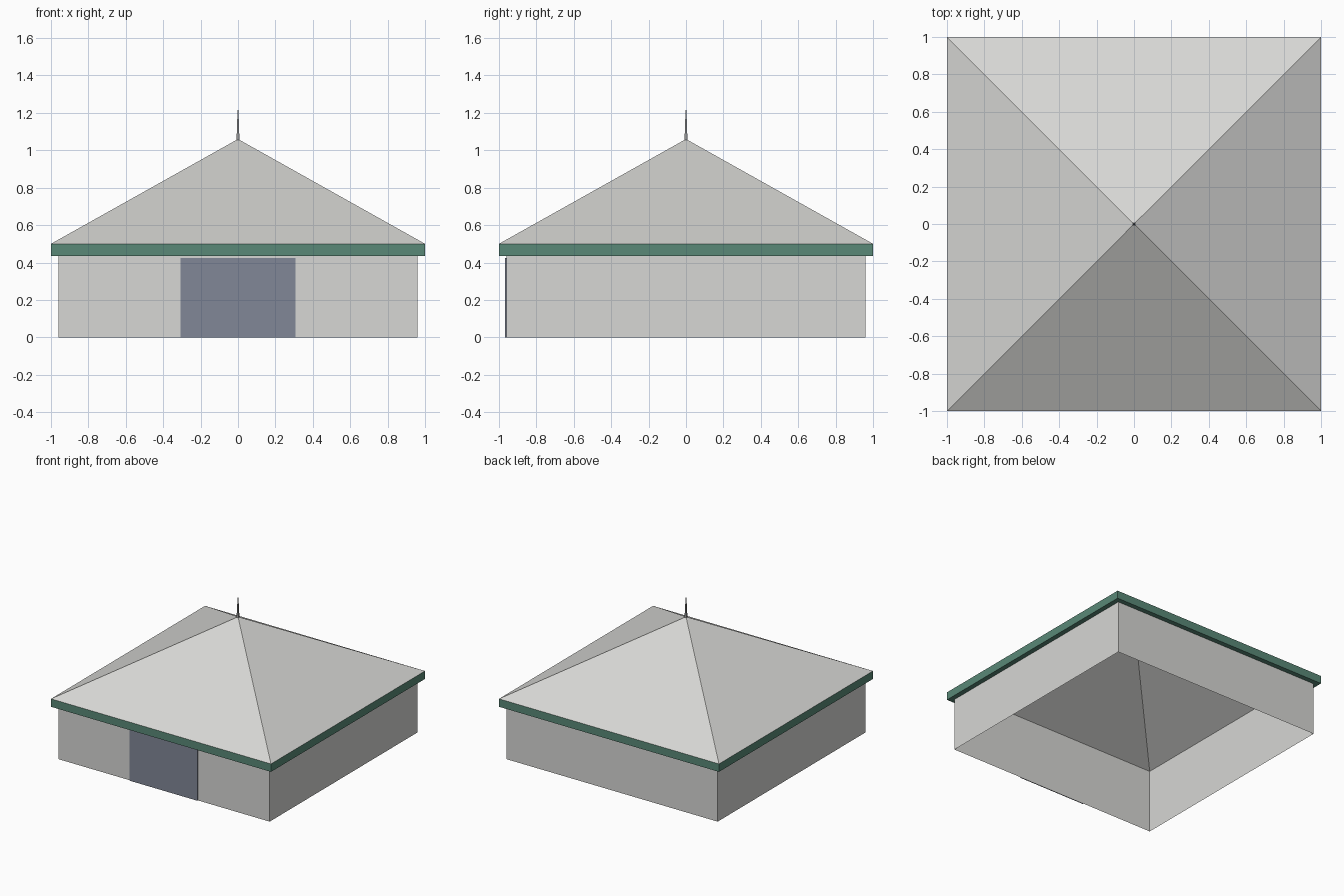
import bpy, bmesh

if "Cube" in bpy.data.objects:
    bpy.data.objects.remove(bpy.data.objects["Cube"])


def material(name, rgb):
    m = bpy.data.materials.new(name)
    m.diffuse_color = (*rgb, 1)
    m.use_nodes = True
    m.node_tree.nodes["Principled BSDF"].inputs["Base Color"].default_value = m.diffuse_color
    return m


GREY = material("pale grey", (0.68, 0.68, 0.66))
GREEN = material("trim green", (0.10, 0.25, 0.185))
BLUE = material("door slate blue", (0.22, 0.245, 0.31))
METAL = material("mast grey", (0.30, 0.30, 0.30))


def square_loft(name, rings, mat):
    """Skin square rings (half width, height); a zero width closes to a point."""
    bm = bmesh.new()
    loops = []
    for r, z in rings:
        if r == 0:
            loops.append([bm.verts.new((0, 0, z))])
        else:
            loops.append([bm.verts.new((sx * r, sy * r, z))
                          for sx, sy in ((-1, -1), (1, -1), (1, 1), (-1, 1))])
    for a, b in zip(loops, loops[1:]):
        for i in range(4):
            j = (i + 1) % 4
            top = [b[0]] if len(b) == 1 else [b[j], b[i]]
            bm.faces.new([a[i], a[j]] + top)
    mesh = bpy.data.meshes.new(name)
    bm.to_mesh(mesh)
    bm.free()
    mesh.materials.append(mat)
    obj = bpy.data.objects.new(name, mesh)
    bpy.context.collection.objects.link(obj)
    return obj


EAVE, WALL = 1.0, 0.96

# Open shell: walls run up to the underside of the hollow roof
square_loft("walls", [(WALL, 0), (WALL, 0.522)], GREY)
square_loft("roof", [(EAVE, 0.50), (0, 1.06)], GREY)

# Eave trim with a narrow soffit back to the wall
square_loft("eave_trim", [(WALL, 0.435), (EAVE, 0.435), (EAVE, 0.50)], GREEN)

# Tapered mast on the peak
square_loft("mast", [(0.009, 1.05), (0.005, 1.12), (0.003, 1.215), (0, 1.216)], METAL)

# Wide front door as a thin plate on the wall
bpy.ops.mesh.primitive_cube_add(size=1, location=(0, -WALL - 0.004, 0.2125))
door = bpy.context.object
door.name = "front_door"
door.scale = (0.615, 0.006, 0.425)
bpy.ops.object.transform_apply(location=False, rotation=False, scale=True)
door.data.materials.append(BLUE)
